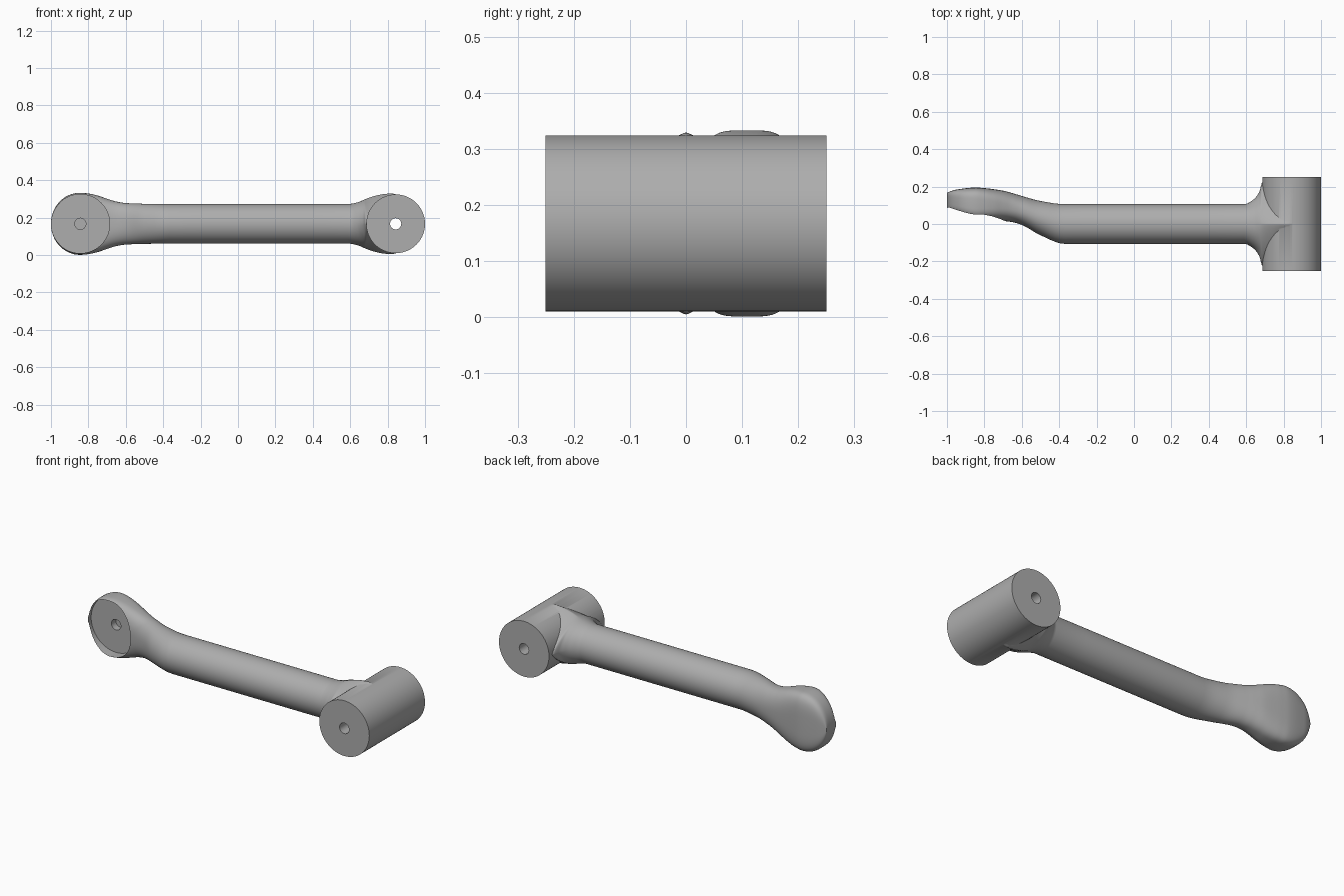
import bpy, bmesh, math
from mathutils import Matrix

cube = bpy.data.objects.get("Cube")
if cube:
    bpy.data.objects.remove(cube)

ZC = 0.167          # height of the arm's centre line
HUB_X, PAD_X = 0.843, -0.843
RADIUS, HOLE = 0.157, 0.03

grey = bpy.data.materials.new("plain grey")
grey.use_nodes = True
grey.diffuse_color = (0.42, 0.42, 0.42, 1)
grey.node_tree.nodes["Principled BSDF"].inputs["Base Color"].default_value = grey.diffuse_color


def finish(name, bm):
    bmesh.ops.recalc_face_normals(bm, faces=bm.faces)
    mesh = bpy.data.meshes.new(name)
    bm.to_mesh(mesh)
    bm.free()
    mesh.materials.append(grey)
    ob = bpy.data.objects.new(name, mesh)
    bpy.context.collection.objects.link(ob)
    return ob


def rod(name, x, y0, y1, r, sides=96):
    """Cylinder lying along y."""
    bm = bmesh.new()
    place = Matrix.Translation((x, (y0 + y1) / 2, ZC)) @ Matrix.Rotation(math.pi / 2, 4, "X")
    bmesh.ops.create_cone(bm, cap_ends=True, segments=sides, radius1=r, radius2=r,
                          depth=y1 - y0, matrix=place)
    return finish(name, bm)


def combine(ob, other, operation):
    mod = ob.modifiers.new(other.name, "BOOLEAN")
    mod.operation, mod.solver, mod.object = operation, "EXACT", other
    bpy.context.view_layer.objects.active = ob
    bpy.ops.object.modifier_apply(modifier=mod.name)
    bpy.data.objects.remove(other)


def smooth_curve(xs, vs):
    """Smooth interpolation without overshoot."""
    d = [(b - a) / (q - p) for a, b, p, q in zip(vs, vs[1:], xs, xs[1:])]
    m = [d[0]] + [2 * a * b / (a + b) if a * b > 0 else 0 for a, b in zip(d, d[1:])] + [d[-1]]

    def at(x):
        i = max(k for k in range(len(d)) if k == 0 or xs[k] <= x)
        h = xs[i + 1] - xs[i]
        t = (x - xs[i]) / h
        return (vs[i] * (1 + 2 * t) * (1 - t) ** 2 + vs[i + 1] * t * t * (3 - 2 * t)
                + h * m[i] * t * (1 - t) ** 2 + h * m[i + 1] * t * t * (t - 1))
    return at


# Arm sections: x, front y, back y, half height, squareness
stations = [
    (-1.0, 0.08, 0.168, 0.166, 4), (-0.95, 0.055, 0.184, 0.166, 4),
    (-0.845, 0.022, 0.195, 0.166, 4), (-0.8, 0.02, 0.192, 0.162, 3.6),
    (-0.75, 0.018, 0.186, 0.151, 3.1), (-0.7, 0.016, 0.178, 0.134, 2.7),
    (-0.65, 0.010, 0.165, 0.119, 2.4), (-0.6, -0.005, 0.15, 0.111, 2.2),
    (-0.5, -0.06, 0.123, 0.107, 2), (-0.37, -0.106, 0.106, 0.106, 2),
    (0.59, -0.106, 0.106, 0.106, 2), (0.64, -0.132, 0.132, 0.115, 1.9),
    (0.67, -0.172, 0.172, 0.127, 1.6), (0.686, -0.222, 0.222, 0.134, 1.3),
    (0.72, -0.222, 0.222, 0.146, 1.2), (0.78, -0.19, 0.19, 0.159, 1.2),
    (0.82, -0.12, 0.12, 0.162, 1.4), (0.87, -0.05, 0.05, 0.15, 2),
]
xs = [s[0] for s in stations]
front, back, height, square = [smooth_curve(xs, [s[k] for s in stations]) for k in range(1, 5)]


def power(v, p):
    return math.copysign(abs(v) ** p, v)


def arm_ring(bm, x, sides=72):
    f, b, h, e = front(x), back(x), height(x), square(x)
    if x < -0.845:          # round off the pad end
        h *= math.sqrt(max(1 - ((x + 0.845) / 0.1555) ** 2, 0))
    ring = []
    for i in range(sides):
        a = 2 * math.pi * i / sides
        y = (f + b) / 2 + (b - f) / 2 * power(math.cos(a), 2 / e)
        ring.append(bm.verts.new((x, y, ZC + h * power(math.sin(a), 2 / e))))
    return ring


# Sample the pad end by angle, the rest evenly between stations
samples = [-0.845 - 0.155 * math.cos(math.pi / 2 * i / 16) for i in range(16)]
for p, q in zip(xs[2:], xs[3:]):
    samples += [p + (q - p) * i / 5 for i in range(5)]
samples.append(xs[-1])

bm = bmesh.new()
rings = [arm_ring(bm, x) for x in samples]
for r0, r1 in zip(rings, rings[1:]):
    for i in range(len(r0)):
        j = (i + 1) % len(r0)
        bm.faces.new((r0[i], r0[j], r1[j], r1[i]))
bm.faces.new(rings[0])
bm.faces.new(rings[-1])
arm = finish("link_arm", bm)

# Hub, round seat in the pad, and bores
combine(arm, rod("hub", HUB_X, -0.25, 0.25, RADIUS), "UNION")
combine(arm, rod("pad_seat_cut", PAD_X, -0.2, 0.11, RADIUS), "DIFFERENCE")
combine(arm, rod("pad_bore_cut", PAD_X, 0.0, 0.15, HOLE, 32), "DIFFERENCE")
combine(arm, rod("hub_bore_cut", HUB_X, -0.4, 0.4, HOLE, 32), "DIFFERENCE")

bpy.ops.object.select_all(action="DESELECT")
arm.select_set(True)
bpy.context.view_layer.objects.active = arm
bpy.ops.object.shade_smooth_by_angle(angle=math.radians(35))
